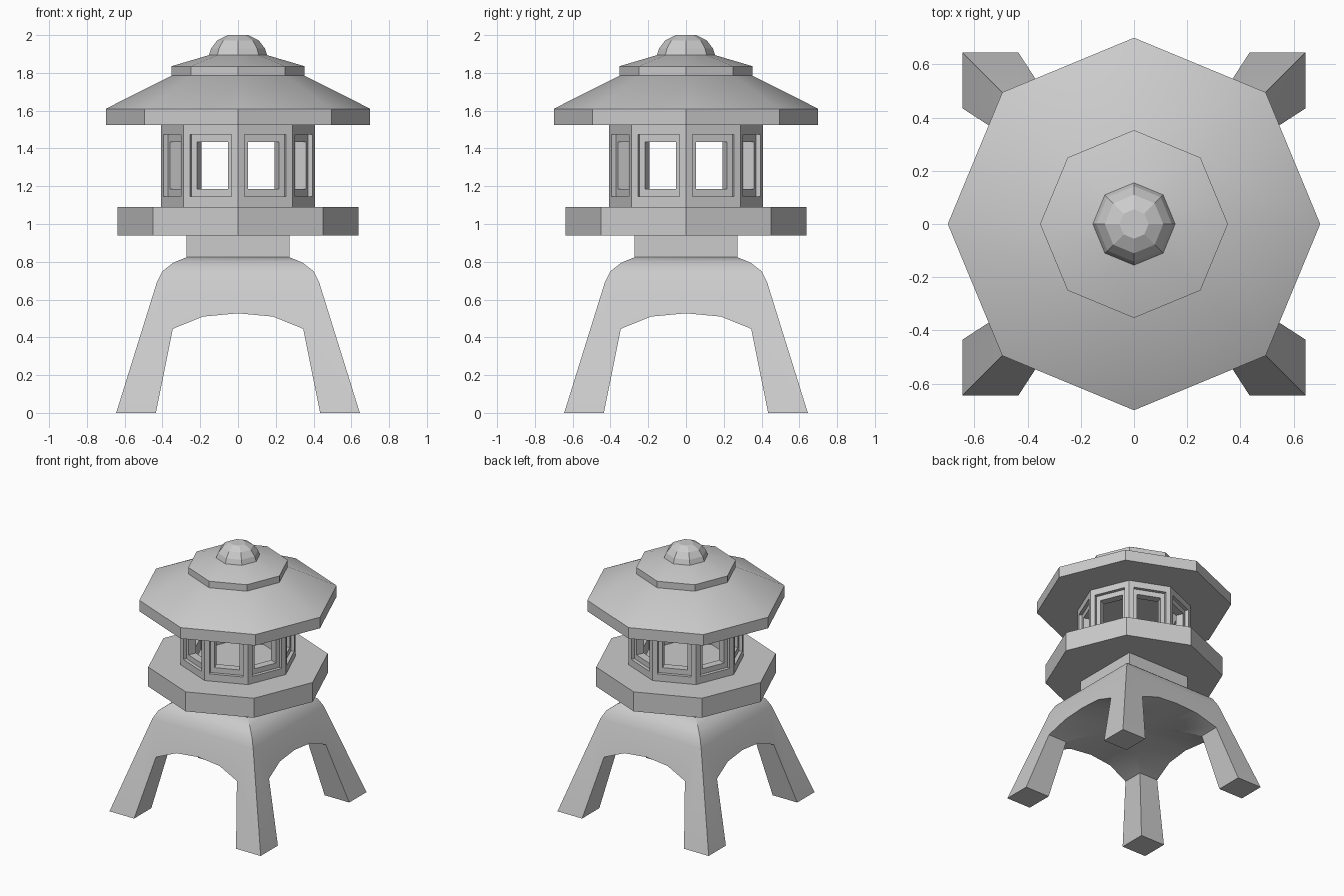
import bpy, bmesh
from math import pi, cos, sin, tan, sqrt
from mathutils import Vector, Matrix

if "Cube" in bpy.data.objects:
    bpy.data.objects.remove(bpy.data.objects["Cube"])


def finish(name, bm):
    bmesh.ops.recalc_face_normals(bm, faces=bm.faces)
    mesh = bpy.data.meshes.new(name)
    bm.to_mesh(mesh)
    bm.free()
    obj = bpy.data.objects.new(name, mesh)
    bpy.context.collection.objects.link(obj)
    return obj


def activate(obj):
    bpy.ops.object.select_all(action='DESELECT')
    obj.select_set(True)
    bpy.context.view_layer.objects.active = obj


def smooth(obj):
    activate(obj)
    bpy.ops.object.shade_smooth_by_angle(angle=pi / 6)


def bridge(bm, a, b):
    for i in range(len(a)):
        j = (i + 1) % len(a)
        bm.faces.new((a[i], a[j], b[j], b[i]))


def stacked(name, profile, sides=8, turn=0.0):
    """Closed solid from (radius, z) rings of a regular polygon."""
    bm = bmesh.new()
    rings = [[bm.verts.new((r * cos(turn + 2 * pi * i / sides),
                            r * sin(turn + 2 * pi * i / sides), z))
              for i in range(sides)] for r, z in profile]
    for a, b in zip(rings, rings[1:]):
        bridge(bm, a, b)
    bm.faces.new(rings[0])
    bm.faces.new(rings[-1])
    return finish(name, bm)


def square_stack(name, profile):
    return stacked(name, [(h * sqrt(2), z) for h, z in profile], 4, pi / 4)


def arch_cutter(name, turn):
    half = [(0.455, -0.1), (0.345, 0.445), (0.185, 0.51)]
    outline = half + [(0, 0.527)] + [(-x, z) for x, z in reversed(half)]
    bm = bmesh.new()
    ends = [[bm.verts.new((x, y, z)) for x, z in outline] for y in (-1, 1)]
    bridge(bm, *ends)
    for end in ends:
        bm.faces.new(end)
    bm.transform(Matrix.Rotation(turn, 4, 'Z'))
    cutter = finish(name, bm)
    cutter.hide_render = True
    return cutter


# Four-legged base: flared square body with crossing arches cut through
base = square_stack("legged_base", [(0.645, 0), (0.43, 0.69), (0.40, 0.75),
                                    (0.34, 0.797), (0.27, 0.825)])
for k in range(2):
    cutter = arch_cutter("arch_cutter", k * pi / 2)
    mod = base.modifiers.new("arch", 'BOOLEAN')
    mod.operation = 'DIFFERENCE'
    mod.solver = 'EXACT'
    mod.object = cutter
    activate(base)
    bpy.ops.object.modifier_apply(modifier=mod.name)
    bpy.data.objects.remove(cutter)
smooth(base)

# Square neck and octagonal platform
square_stack("neck", [(0.272, 0.825), (0.272, 0.94)])
stacked("platform", [(0.637, 0.94), (0.637, 1.09)])

# Light chamber: eight walls, each with a recessed frame and an open window
R, THICK, STEP = 0.408, 0.085, 0.025
apothem = R * cos(pi / 8)
wall, recess, hole = (1.09, 1.525), (1.145, 1.475), (1.185, 1.435)
rings = [(R * sin(pi / 8), wall, 0), (0.12, recess, 0), (0.12, recess, STEP),
         (0.089, hole, STEP), (0.089, hole, THICK),
         ((apothem - THICK) * tan(pi / 8), wall, THICK)]
bm = bmesh.new()
for k in range(8):
    rot = Matrix.Rotation(pi / 8 + k * pi / 4, 3, 'Z')
    loops = []
    for w, (lo, hi), depth in rings:
        x = apothem - depth
        loops.append([bm.verts.new(rot @ Vector((x, y, z)))
                      for y, z in ((-w, lo), (w, lo), (w, hi), (-w, hi))])
    for a, b in zip(loops, loops[1:]):
        bridge(bm, a, b)
    # top and bottom of the wall
    for i, j in ((0, 1), (2, 3)):
        bm.faces.new((loops[0][i], loops[0][j], loops[-1][j], loops[-1][i]))
bmesh.ops.remove_doubles(bm, verts=bm.verts, dist=0.0005)
finish("light_chamber", bm)

# Two-tier roof and faceted cap
smooth(stacked("roof", [(0.70, 1.525), (0.70, 1.61), (0.353, 1.785)]))
smooth(stacked("upper_roof", [(0.353, 1.785), (0.353, 1.835), (0.14, 1.898)]))
stacked("cap", [(0.155, 1.893), (0.142, 1.93), (0.11, 1.972), (0.055, 2.0)])
